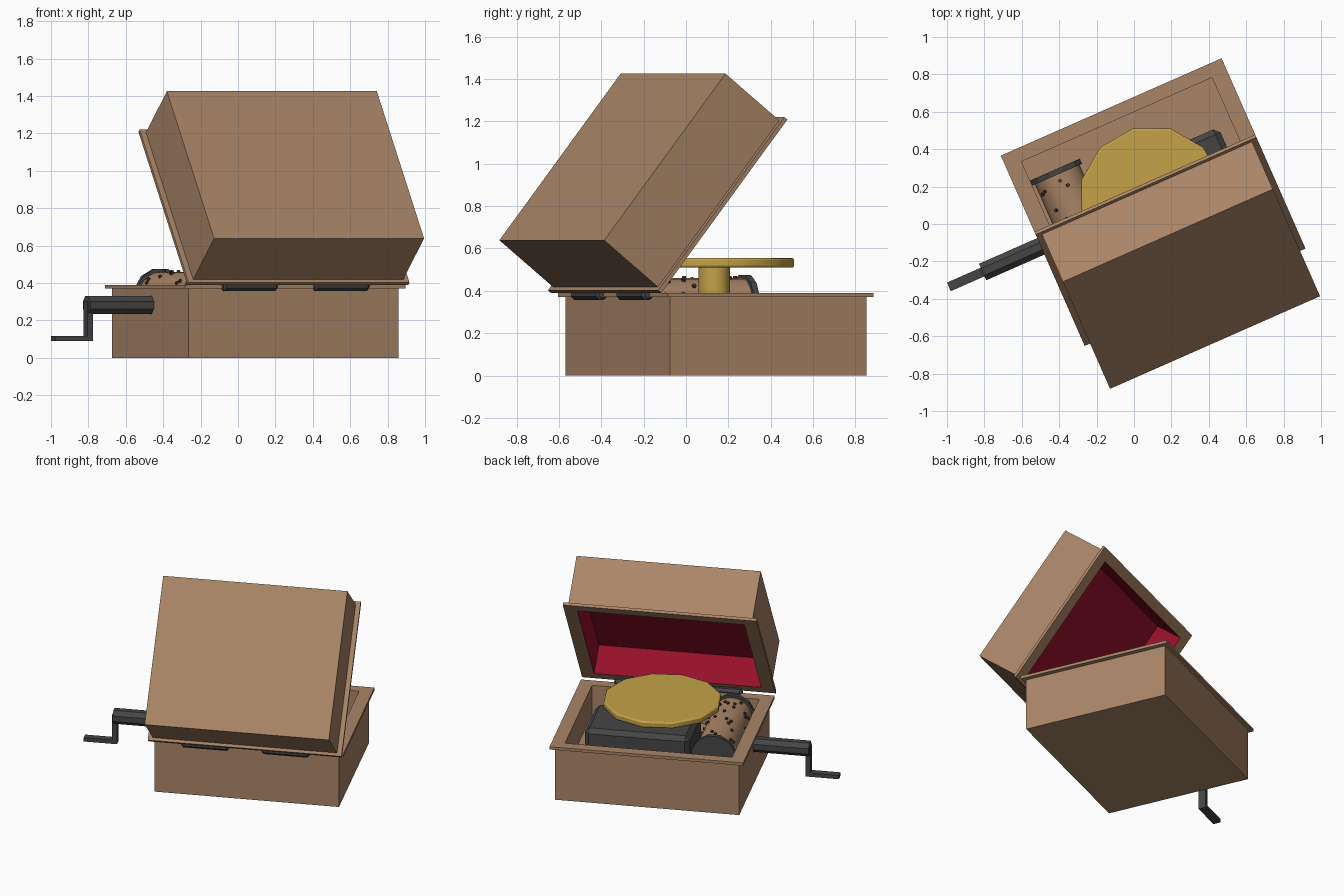
import bpy, bmesh, random
from math import radians, cos, sin, pi
from mathutils import Matrix, Vector

cube = bpy.data.objects.get("Cube")
if cube:
    bpy.data.objects.remove(cube, do_unlink=True)

# The whole box is turned about the vertical axis
PLACE = Matrix.Translation((0.1, 0.1225, 0)) @ Matrix.Rotation(radians(23.8), 4, "Z")


def material(name, color, rough=0.6):
    m = bpy.data.materials.new(name)
    m.use_nodes = True
    m.diffuse_color = (*color, 1)
    bsdf = m.node_tree.nodes["Principled BSDF"]
    bsdf.inputs["Base Color"].default_value = (*color, 1)
    bsdf.inputs["Roughness"].default_value = rough
    return m


WOOD = material("walnut wood", (0.40, 0.235, 0.135))
VELVET = material("crimson velvet", (0.30, 0.005, 0.022), 0.9)
IRON = material("dark iron", (0.06, 0.06, 0.062))
BRASS = material("brass", (0.56, 0.36, 0.065))
PIN = material("dark brown pins", (0.08, 0.04, 0.025))


def finish(bm, name, mats, matrix=Matrix(), smooth=None):
    bmesh.ops.recalc_face_normals(bm, faces=bm.faces)
    mesh = bpy.data.meshes.new(name)
    bm.to_mesh(mesh)
    bm.free()
    obj = bpy.data.objects.new(name, mesh)
    for m in mats:
        mesh.materials.append(m)
    bpy.context.collection.objects.link(obj)
    obj.matrix_world = PLACE @ matrix
    if smooth:
        bpy.ops.object.select_all(action="DESELECT")
        obj.select_set(True)
        bpy.context.view_layer.objects.active = obj
        bpy.ops.object.shade_smooth_by_angle(angle=radians(smooth))
    return obj


def bevel(obj, width, segments=1):
    mod = obj.modifiers.new("bevel", "BEVEL")
    mod.width, mod.segments = width, segments
    mod.limit_method, mod.angle_limit = "ANGLE", radians(50)


def block(name, lo, hi, mat):
    lo, hi = Vector(lo), Vector(hi)
    bm = bmesh.new()
    bmesh.ops.create_cube(bm, size=1)
    bmesh.ops.scale(bm, vec=hi - lo, verts=bm.verts)
    bmesh.ops.translate(bm, vec=(lo + hi) / 2, verts=bm.verts)
    return finish(bm, name, [mat])


def rod(name, center, radius, length, axis, sides, mat, turn=0, smooth=None):
    bm = bmesh.new()
    bmesh.ops.create_cone(bm, cap_ends=True, segments=sides, radius1=radius,
                          radius2=radius, depth=length,
                          matrix=Matrix.Rotation(radians(turn), 4, "Z"))
    rot = Vector(axis).to_track_quat("Z", "Y").to_matrix().to_4x4()
    return finish(bm, name, [mat], Matrix.Translation(center) @ rot, smooth)


def tray(name, hx, hy, rim, height, depth, matrix, mats):
    """Hollow box with a lip, swept through nested rectangular loops."""
    lip = height - 0.02
    sections = [(hx, hy, 0), (hx, hy, lip), (hx + rim[0], hy + rim[1], lip),
                (hx + rim[0], hy + rim[1], height),
                (hx - 0.057, hy - 0.05, height),
                (hx - 0.057, hy - 0.05, height - depth)]
    bm = bmesh.new()
    loops = [[bm.verts.new((sx * x, sy * y, z))
              for sx, sy in ((-1, -1), (1, -1), (1, 1), (-1, 1))]
             for x, y, z in sections]
    for a, b in zip(loops, loops[1:]):
        for i in range(4):
            j = (i + 1) % 4
            bm.faces.new((a[i], a[j], b[j], b[i]))
    bm.faces.new(loops[0])
    bm.faces.new(loops[-1])
    bm.faces.ensure_lookup_table()
    # Lining: the inner walls and floor
    for f in bm.faces:
        if all(v in loops[-1] + loops[-2] for v in f.verts):
            f.material_index = len(mats) - 1
    return finish(bm, name, mats, matrix)


# Wooden case and its tilted, velvet-lined lid
tray("base_case", 0.6135, 0.506, (0.0315, 0.024), 0.39, 0.21,
     Matrix.Translation((0, 0.02, 0)), [WOOD])
tray("open_lid", 0.6135, 0.5025, (0.0315, 0.02), 0.374, 0.21,
     Matrix.Translation((0, -0.5135, 1.032)) @ Matrix.Rotation(radians(231.5), 4, "X"),
     [WOOD, VELVET])

# Hinges
for side, x in (("right", -0.27), ("left", 0.265)):
    hinge = rod(side + "_hinge", (x, -0.515, 0.386), 0.032, 0.316, (1, 0, 0), 8, IRON, 22.5)
    bevel(hinge, 0.012)

# Mechanism housing, spindle and turning disc
housing = block("mechanism_housing", (-0.22, -0.2, 0.18), (0.48, 0.22, 0.38), IRON)
bevel(housing, 0.03)
rod("disc_spindle", (0, 0.012, 0.445), 0.075, 0.15, (0, 0, 1), 16, BRASS, 0, 40)
disc = rod("turning_disc", (0, 0.012, 0.532), 0.39, 0.045, (0, 0, 1), 12, BRASS, -8.8, 40)
bevel(disc, 0.01, 2)

# Pinned drum between two end plates
DRUM = Vector((-0.41, 0.03, 0.33))
rod("pinned_drum", DRUM, 0.13, 0.62, (0, 1, 0), 24, WOOD, 0, 40)
for end, y in (("back", 0.35), ("front", -0.29)):
    rod(end + "_drum_plate", (DRUM.x, y, DRUM.z), 0.15, 0.03, (0, 1, 0), 12, IRON, 15)

random.seed(4)
bm = bmesh.new()
for i in range(60):
    a = random.uniform(0, 2 * pi)
    out = Vector((cos(a), 0, sin(a)))
    spot = DRUM + out * 0.132 + Vector((0, random.uniform(-0.27, 0.27), 0))
    turn = out.to_track_quat("Z", "Y").to_matrix().to_4x4()
    bmesh.ops.create_cone(bm, cap_ends=True, segments=6, radius1=0.01, radius2=0.01,
                          depth=0.018, matrix=Matrix.Translation(spot) @ turn)
finish(bm, "drum_pins", [PIN])

# Winding crank on the right side
rod("crank_shaft", (-0.79, 0.02, 0.282), 0.052, 0.39, (1, 0, 0), 8, IRON, 22.5)
block("crank_arm", (-0.992, -0.005, 0.09), (-0.96, 0.045, 0.3), IRON)
block("crank_handle", (-1.182, -0.005, 0.09), (-0.96, 0.045, 0.117), IRON)
